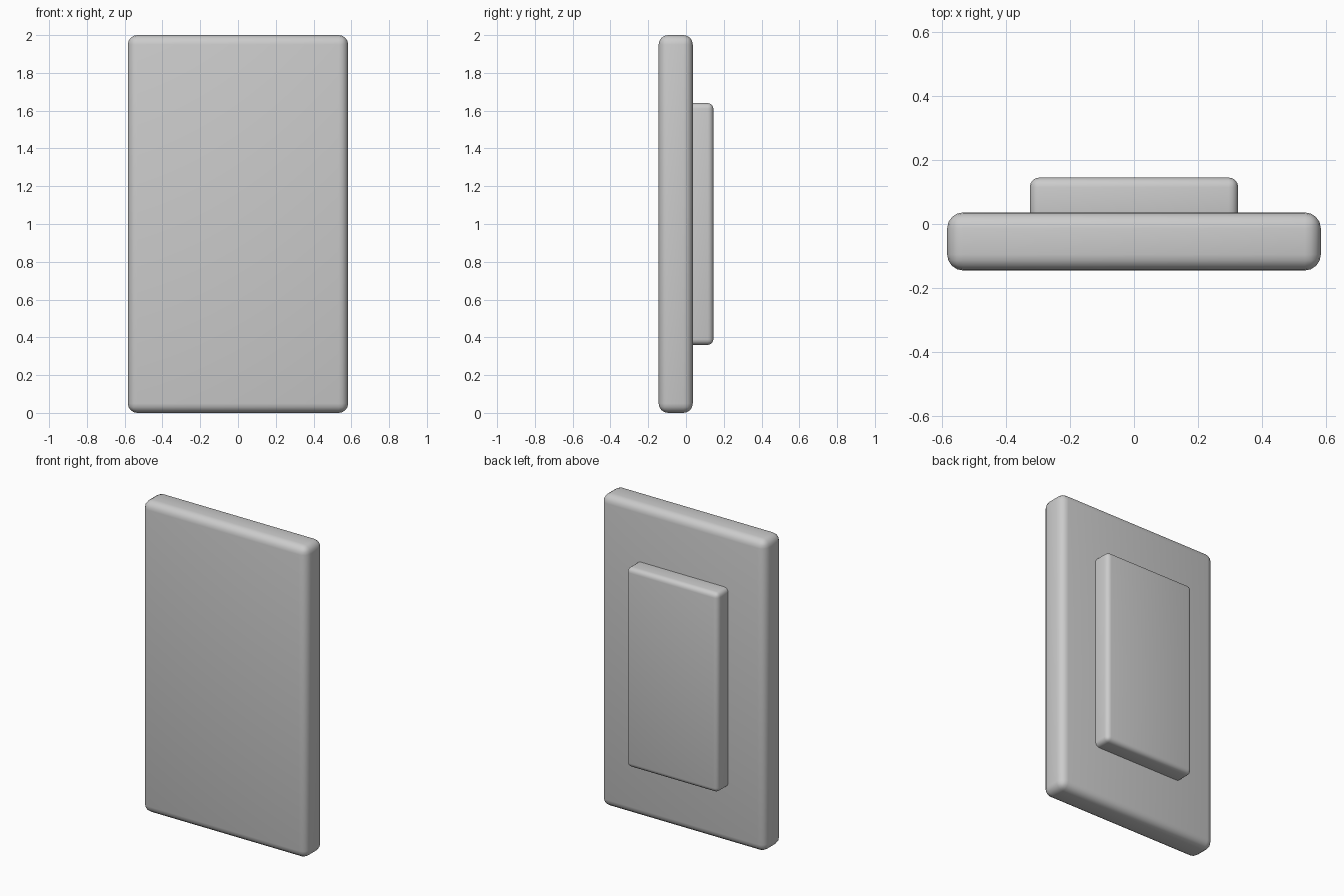
import bpy

if "Cube" in bpy.data.objects:
    bpy.data.objects.remove(bpy.data.objects["Cube"])


def rounded_box(name, lo, hi, radius, segments):
    bpy.ops.mesh.primitive_cube_add(size=1, location=[(a + b) / 2 for a, b in zip(lo, hi)])
    ob = bpy.context.object
    ob.name = name
    ob.scale = [b - a for a, b in zip(lo, hi)]
    bpy.ops.object.transform_apply(location=False, rotation=False, scale=True)
    bev = ob.modifiers.new("round_edges", 'BEVEL')
    bev.width = radius
    bev.segments = segments
    bpy.ops.object.modifier_apply(modifier=bev.name)
    bpy.ops.object.shade_smooth_by_angle()
    return ob


# Main upright slab
rounded_box("front_panel", (-0.583, -0.145, 0), (0.583, 0.036, 2), 0.05, 4)

# Smaller raised block, sunk slightly into the back of the slab
rounded_box("back_block", (-0.325, -0.005, 0.36), (0.325, 0.145, 1.64), 0.03, 4)
